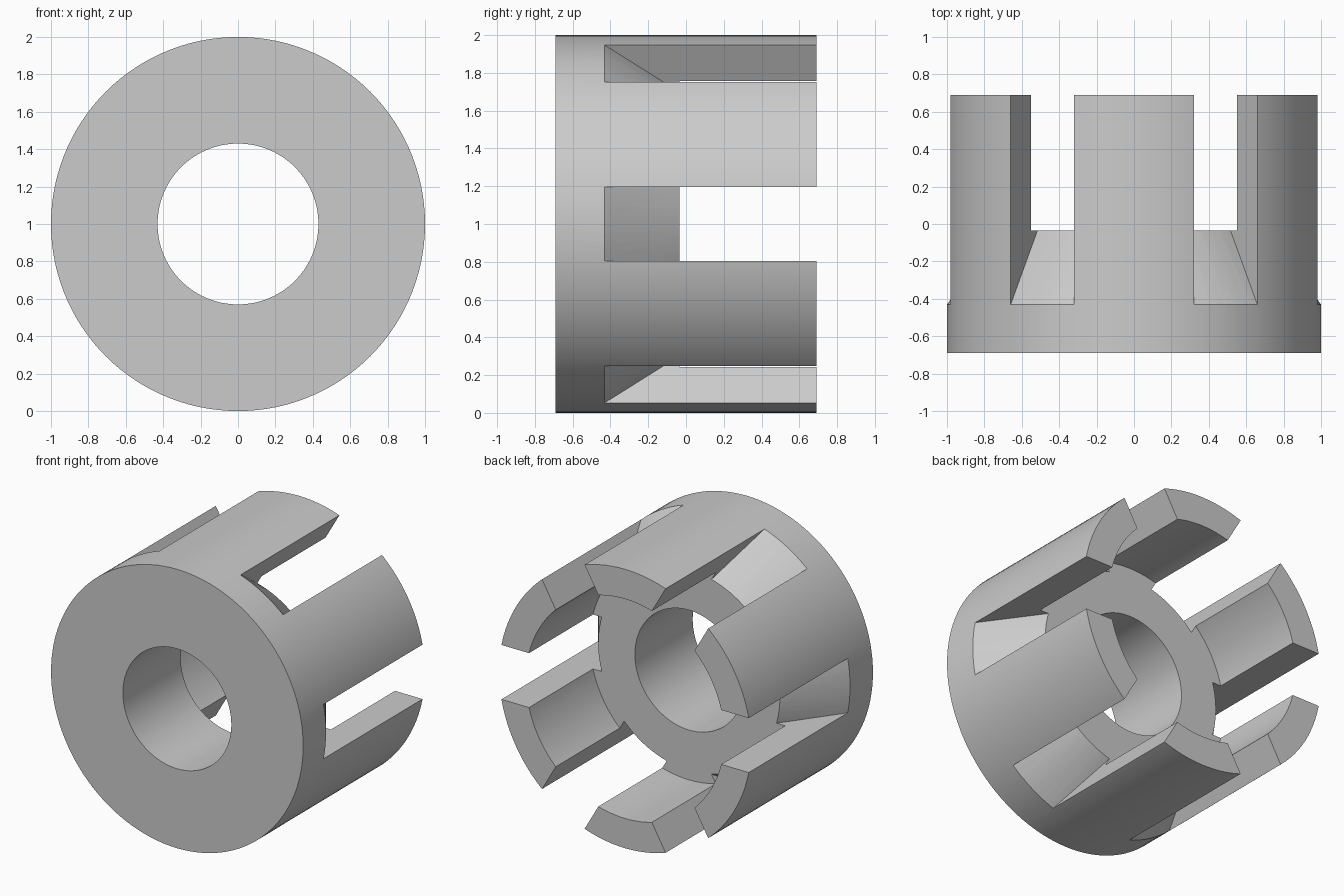
import bpy, bmesh, math
from mathutils import Matrix, Vector

if "Cube" in bpy.data.objects:
    bpy.data.objects.remove(bpy.data.objects["Cube"])

SEGMENTS = 120
AXIS_Z = 1.0
SLOT_HALF = 0.195


def add_object(name, bm):
    bmesh.ops.recalc_face_normals(bm, faces=bm.faces)
    mesh = bpy.data.meshes.new(name)
    bm.to_mesh(mesh)
    bm.free()
    obj = bpy.data.objects.new(name, mesh)
    bpy.context.collection.objects.link(obj)
    return obj


def revolve(name, profile):
    """Turn a closed (radius, y) profile around the horizontal y axis."""
    bm = bmesh.new()
    rings = []
    for i in range(SEGMENTS):
        a = math.tau * i / SEGMENTS
        rings.append([bm.verts.new((r * math.cos(a), y, AXIS_Z + r * math.sin(a)))
                      for r, y in profile])
    for i, ring in enumerate(rings):
        following = rings[(i + 1) % SEGMENTS]
        for j in range(len(profile)):
            k = (j + 1) % len(profile)
            bm.faces.new((ring[j], ring[k], following[k], following[j]))
    return add_object(name, bm)


def boolean(target, cutter, operation):
    mod = target.modifiers.new(operation.title(), "BOOLEAN")
    mod.operation = operation
    mod.solver = "EXACT"
    mod.object = cutter
    bpy.context.view_layer.objects.active = target
    bpy.ops.object.modifier_apply(modifier=mod.name)
    bpy.data.objects.remove(cutter)


# Bored hub with a hollow rear sleeve
collet = revolve("slotted_collet", [
    (0.43, -0.69), (1.0, -0.69), (1.0, 0.69),
    (0.787, 0.69), (0.787, -0.035), (0.43, -0.035)])

# Six parallel-sided slot blocks around the axis
bm = bmesh.new()
for i in range(6):
    turn = Matrix.Translation((0, 0, AXIS_Z)) @ Matrix.Rotation(i * math.tau / 6, 4, "Y")
    block = Matrix.Translation((0.85, 0, 0)) @ Matrix.Diagonal((0.7, 3, 2 * SLOT_HALF, 1))
    bmesh.ops.create_cube(bm, size=1, matrix=turn @ block)
slots = add_object("slot_cutter", bm)
slots.hide_render = True

# Limit the slots to the outside of a cone, giving them sloping floors
ring = revolve("cone_limit", [(1.07, -0.53), (1.07, 0.9), (0.65, 0.9), (0.65, 0.065)])
ring.hide_render = True
boolean(slots, ring, "INTERSECT")
boolean(collet, slots, "DIFFERENCE")

# Single plain grey finish
grey = bpy.data.materials.new("plain_grey")
colour = (0.6, 0.6, 0.6, 1)
grey.diffuse_color = colour
grey.use_nodes = True
grey.node_tree.nodes["Principled BSDF"].inputs["Base Color"].default_value = colour
collet.data.materials.clear()
collet.data.materials.append(grey)
for face in collet.data.polygons:
    face.material_index = 0

# Smooth round walls, crisp edges
bpy.ops.object.select_all(action="DESELECT")
collet.select_set(True)
bpy.context.view_layer.objects.active = collet
bpy.ops.object.shade_smooth_by_angle(angle=math.radians(25))
